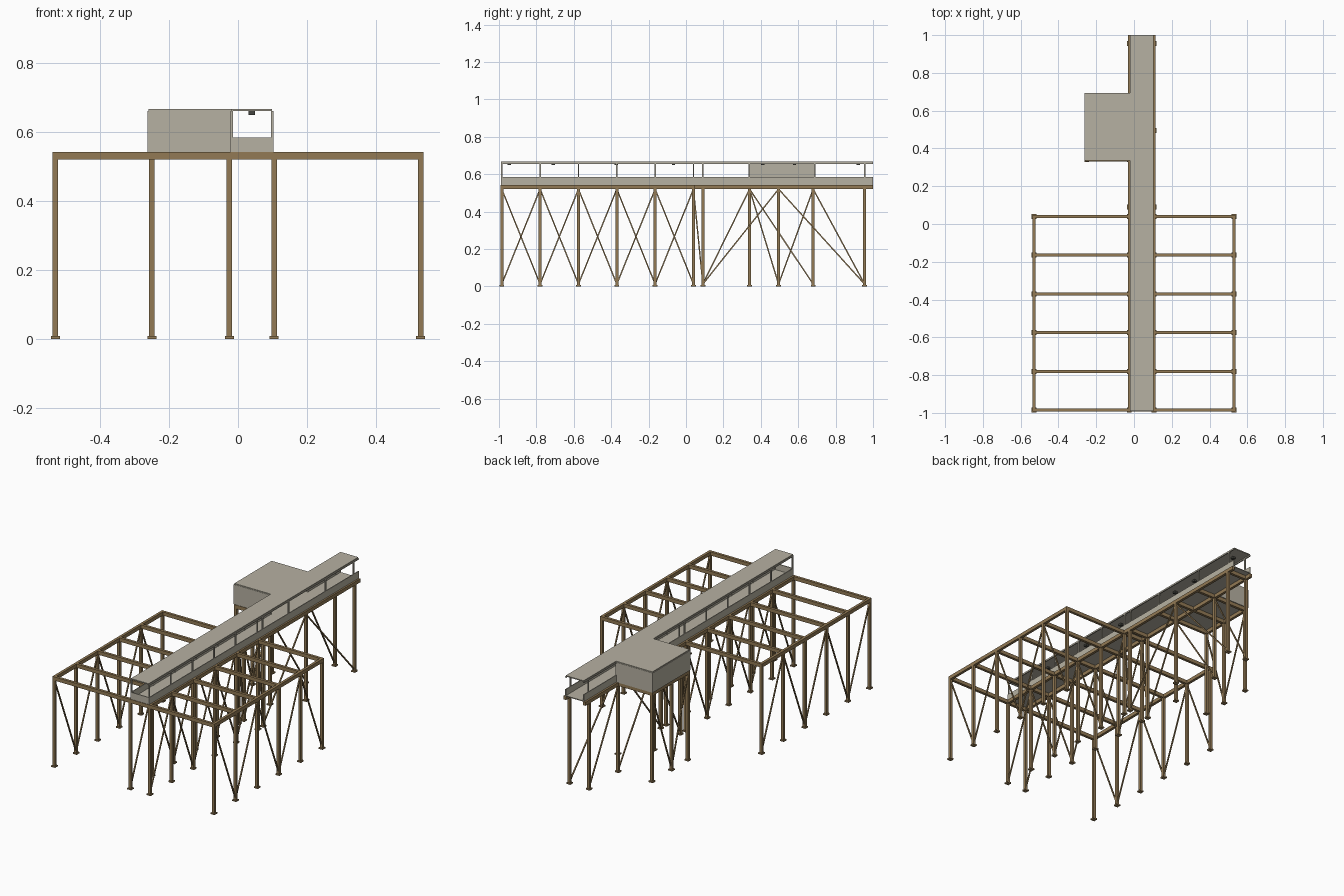
import bpy, bmesh
from mathutils import Vector, Matrix

if "Cube" in bpy.data.objects:
    bpy.data.objects.remove(bpy.data.objects["Cube"])


def material(name, rgb):
    m = bpy.data.materials.new(name)
    m.diffuse_color = (*rgb, 1)
    m.use_nodes = True
    m.node_tree.nodes["Principled BSDF"].inputs["Base Color"].default_value = m.diffuse_color
    return m


WOOD = material("brown framing", (0.29, 0.195, 0.09))
GREY = material("warm grey cladding", (0.47, 0.44, 0.36))
DARK = material("dark lamp", (0.06, 0.06, 0.05))


def make(name, mat, boxes=(), bars=()):
    """One object from axis-aligned boxes (lo, hi) and slanted square bars (a, b, width)."""
    bm = bmesh.new()
    for lo, hi in boxes:
        lo, hi = Vector(lo), Vector(hi)
        bmesh.ops.create_cube(bm, size=1, matrix=Matrix.Translation((lo + hi) / 2)
                              @ Matrix.Diagonal((*(hi - lo), 1)))
    for a, b, w in bars:
        a, b = Vector(a), Vector(b)
        d = b - a
        rot = d.to_track_quat('Z', 'Y').to_matrix().to_4x4()
        bmesh.ops.create_cube(bm, size=1, matrix=Matrix.Translation((a + b) / 2) @ rot
                              @ Matrix.Diagonal((w, w, d.length, 1)))
    me = bpy.data.meshes.new(name)
    bm.to_mesh(me)
    bm.free()
    me.materials.append(mat)
    ob = bpy.data.objects.new(name, me)
    bpy.context.collection.objects.link(ob)
    return ob


# Layout of the rows and bays
OUT, XL, XR, XC = 0.53, -0.025, 0.105, -0.25
FRAME_Y = [-0.985 + 0.205 * i for i in range(6)]
LEFT_Y = [0.09, 0.34, 0.68, 0.955]
RIGHT_Y = [0.09, 0.495, 0.955]
CABIN_Y = [0.34, 0.495, 0.68]
B0, B1 = 0.521, 0.543          # underside and top of the beams
H = 0.008                      # half width of a timber

# Posts with foot plates
places = [(x, y) for x in (-OUT, XL, XR, OUT) for y in FRAME_Y]
places += [(XL, y) for y in LEFT_Y] + [(XR, y) for y in RIGHT_Y] + [(XC, y) for y in CABIN_Y]
make("posts", WOOD, [((x - H, y - H, 0), (x + H, y + H, B0)) for x, y in places])
make("foot_plates", WOOD, [((x - .013, y - .013, 0), (x + .013, y + .013, .008)) for x, y in places])


# Beams
def beam_y(x, y0, y1):
    return ((x - H, y0, B0), (x + H, y1, B1))


def beam_x(y, x0, x1):
    return ((x0, y - H, B0), (x1, y + H, B1))


make("long_beams", WOOD, [beam_y(-OUT, -.993, .048), beam_y(OUT, -.993, .048),
                          beam_y(XL, -.993, 1), beam_y(XR, -.993, 1), beam_y(XC, .332, .688)])
make("cross_beams", WOOD, [beam_x(y, -OUT - H, OUT + H) for y in FRAME_Y]
     + [beam_x(y, XL, XR) for y in (.09, .955)] + [beam_x(y, XC, XR) for y in CABIN_Y])


# Zigzag braces along each row
def zigzag(x, ys, start_high):
    pts = [(x, y, .52 if (i % 2 == 0) == start_high else .012) for i, y in enumerate(ys)]
    return [(a, b, .007) for a, b in zip(pts, pts[1:])]


make("braces", WOOD, bars=zigzag(-OUT, FRAME_Y, True) + zigzag(OUT, FRAME_Y, True)
     + zigzag(XL, FRAME_Y + LEFT_Y[:3], False) + zigzag(XL, LEFT_Y[2:], True)
     + zigzag(XR, FRAME_Y + RIGHT_Y, False) + zigzag(XC, CABIN_Y, True))

# Walkway deck, parapets and front end panel
WL, WR = -0.022, 0.103
P0, P1, T = 0.543, 0.585, 0.005
CY0, CY1, CX = 0.335, 0.693, -0.263   # cabin outline
make("walkway_deck", GREY, [((WL, -.99, P0), (WR, 1, P0 + .004))])
make("parapets", GREY, [((WR - T, -.99, P0), (WR, 1, P1)), ((WL, -.99, P0), (WL + T, CY0, P1)),
                        ((WL, CY1, P0), (WL + T, 1, P1)), ((WL, -.99, P0), (WR, -.99 + T, P1))])

# Roof supports and eave rails
R0, R1, K = 0.662, 0.668, 0.007
uprights = FRAME_Y + [0.09, 0.338, 0.688, 0.955]
make("roof_uprights", GREY, [((x, y - K / 2, P0), (x + K, y + K / 2, R0))
                             for x in (WL, WR - K) for y in uprights])
make("eave_rails", GREY, [((x, -.99, R0 - .007), (x + K, 1, R0)) for x in (WL, WR - K)])
make("walkway_roof", GREY, [((WL + .003, -.99, R0), (WR - .004, 1, R1))])

# Side cabin, open towards the walkway
make("cabin_floor", GREY, [((CX, CY0, P0), (WL, CY1, P0 + .004))])
make("cabin_walls", GREY, [((CX, CY0, P0), (CX + T, CY1, R0)), ((CX, CY0, P0), (WL, CY0 + T, R0)),
                           ((CX, CY1 - T, P0), (WL, CY1, R0))])
make("cabin_roof", GREY, [((CX + .003, CY0 + .002, R0), (WL + .003, CY1 - .002, R1))])

# Lamps under the roof
make("lamps", DARK, [((.031, y - .009, .65), (.049, y + .009, R0))
                     for y in (-.945, -.71, -.372, -.067, .41, .58, .92)])
